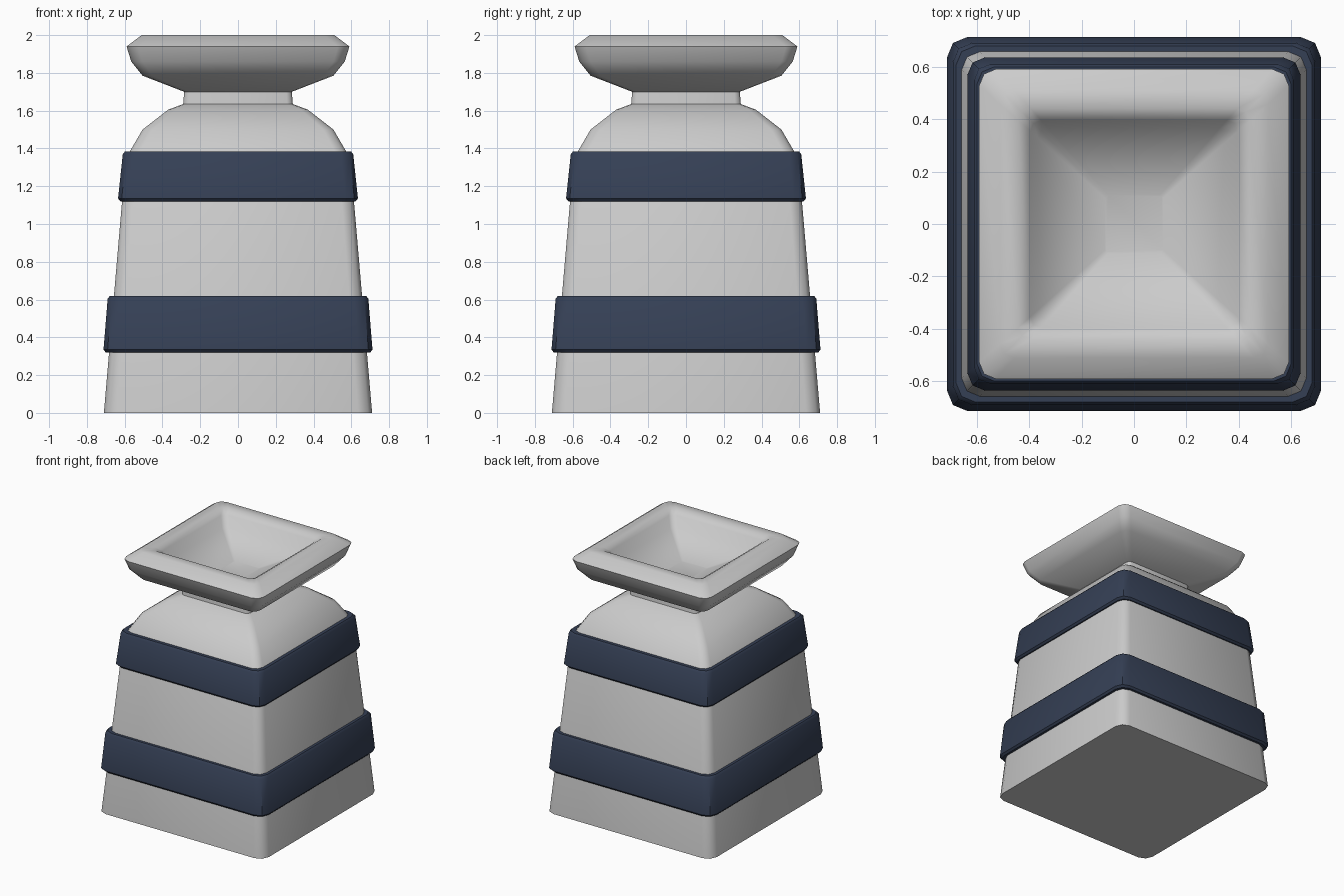
import bpy, bmesh, math

if "Cube" in bpy.data.objects:
    bpy.data.objects.remove(bpy.data.objects["Cube"])


def ring(bm, half, z, ratio=0.105, seg=2):
    """Rounded-square loop of vertices."""
    r = half * ratio
    verts = []
    for q in range(4):
        a0 = q * math.pi / 2
        sx = 1 if q in (0, 3) else -1
        sy = 1 if q in (0, 1) else -1
        for i in range(seg + 1):
            a = a0 + i / seg * math.pi / 2
            verts.append(bm.verts.new((sx * (half - r) + r * math.cos(a),
                                       sy * (half - r) + r * math.sin(a), z)))
    return verts


def loft(name, profile, closed=False, color=None, angle=40):
    """Skin rounded-square rings along a (half width, z) profile."""
    bm = bmesh.new()
    rings = [ring(bm, h, z) for h, z in profile]
    pairs = list(zip(rings, rings[1:]))
    if closed:
        pairs.append((rings[-1], rings[0]))
    else:
        bm.faces.new(rings[0])
        bm.faces.new(rings[-1])
    for a, b in pairs:
        n = len(a)
        for i in range(n):
            j = (i + 1) % n
            bm.faces.new((a[i], a[j], b[j], b[i]))
    bmesh.ops.recalc_face_normals(bm, faces=bm.faces)
    mesh = bpy.data.meshes.new(name)
    bm.to_mesh(mesh)
    bm.free()
    obj = bpy.data.objects.new(name, mesh)
    bpy.context.collection.objects.link(obj)
    if color:
        mesh.materials.append(color)
    bpy.ops.object.select_all(action='DESELECT')
    obj.select_set(True)
    bpy.context.view_layer.objects.active = obj
    bpy.ops.object.shade_smooth_by_angle(angle=math.radians(angle))
    return obj


navy = bpy.data.materials.new("navy")
navy.diffuse_color = (0.035, 0.05, 0.09, 1)
navy.use_nodes = True
navy.node_tree.nodes["Principled BSDF"].inputs["Base Color"].default_value = navy.diffuse_color

# Tapered body, domed shoulder, neck, flared rim and hollow basin
loft("jar_body", [
    (0.71, 0.0), (0.595, 1.34), (0.575, 1.38), (0.505, 1.50), (0.37, 1.605),
    (0.29, 1.635), (0.285, 1.70), (0.505, 1.785), (0.565, 1.86),
    (0.59, 1.94), (0.51, 2.0), (0.44, 2.0), (0.395, 1.97),
    (0.365, 1.89), (0.11, 1.79)], angle=50)


def band(name, z0, z1, h0, h1):
    loft(name, [
        (h0 - 0.08, z0), (h0 - 0.012, z0), (h0, z0 + 0.015),
        (h1, z1 - 0.015), (h1 - 0.012, z1), (h1 - 0.08, z1)],
        closed=True, color=navy)


# Navy bands wrapped around the body
band("lower_band", 0.32, 0.62, 0.712, 0.69)
band("upper_band", 1.12, 1.385, 0.635, 0.61)
